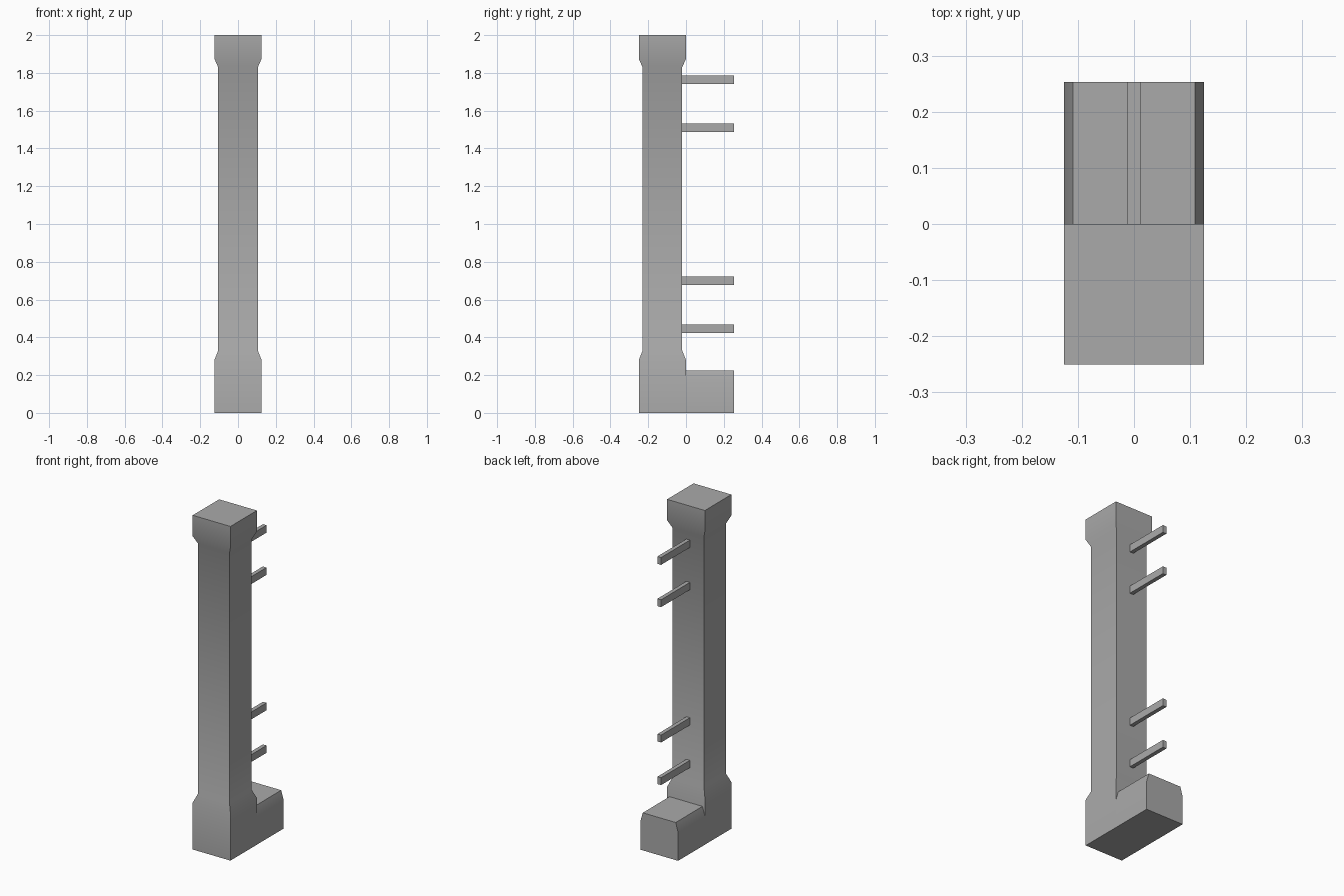
import bpy, bmesh, math

cube = bpy.data.objects.get("Cube")
if cube:
    bpy.data.objects.remove(cube, do_unlink=True)

grey = bpy.data.materials.new("stone grey")
grey.use_nodes = True
colour = (0.4, 0.4, 0.4, 1)
grey.diffuse_color = colour
grey.node_tree.nodes["Principled BSDF"].inputs["Base Color"].default_value = colour


def finish(name, bm):
    bmesh.ops.recalc_face_normals(bm, faces=bm.faces)
    mesh = bpy.data.meshes.new(name)
    bm.to_mesh(mesh)
    bm.free()
    mesh.materials.append(grey)
    obj = bpy.data.objects.new(name, mesh)
    bpy.context.collection.objects.link(obj)
    bpy.ops.object.select_all(action="DESELECT")
    obj.select_set(True)
    bpy.context.view_layer.objects.active = obj
    bpy.ops.object.shade_smooth_by_angle(angle=math.radians(35))
    return obj


def stack(name, sections):
    """Loft rectangles given as (half width, front y, back y, z)."""
    bm = bmesh.new()
    rings = []
    for w, front, back, z in sections:
        corners = ((-w, front), (w, front), (w, back), (-w, back))
        rings.append([bm.verts.new((x, y, z)) for x, y in corners])
    for low, high in zip(rings, rings[1:]):
        for i in range(4):
            j = (i + 1) % 4
            bm.faces.new((low[i], low[j], high[j], high[i]))
    bm.faces.new(rings[0])
    bm.faces.new(rings[-1])
    return finish(name, bm)


# Square post: wide foot, slim shaft and wide head with sloped shoulders
wide, slim = 0.125, 0.105
profile = [(wide, 0), (wide, 0.28), (slim, 0.33), (slim, 1.83), (wide, 1.875), (wide, 2)]
stack("post", [(w, -0.125 - w, -0.125 + w, z) for w, z in profile])

# Rear foot with sloped upper sides
stack("rear_foot", [(wide, 0, 0.253, 0), (wide, 0, 0.253, 0.17), (0.109, 0, 0.253, 0.225)])

# Thin bars reaching back from the shaft
for i, z in enumerate((0.445, 0.70, 1.51, 1.763)):
    stack(f"bar_{i + 1}", [(0.012, -0.025, 0.253, z + dz) for dz in (-0.022, 0.022)])
